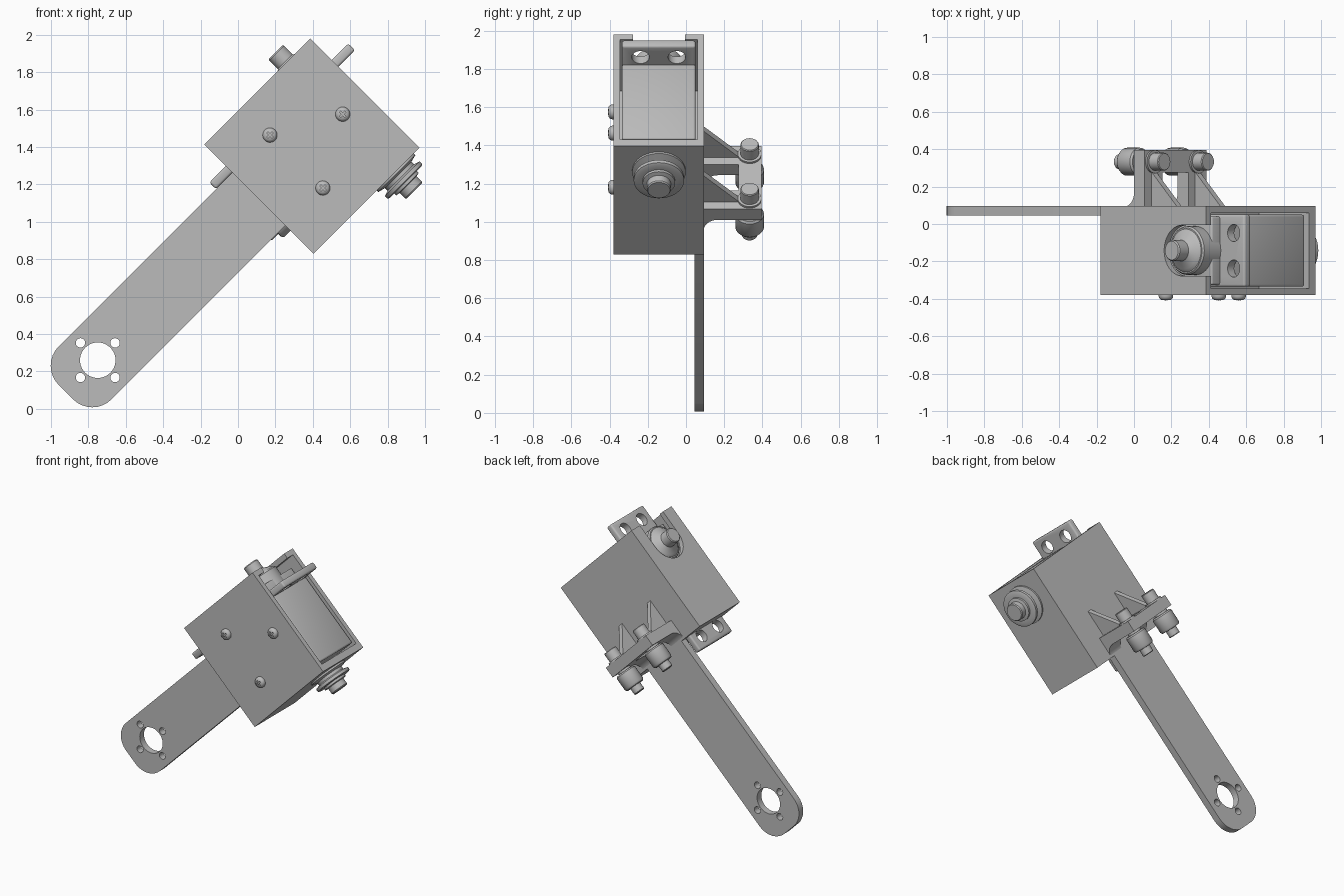
import bpy, bmesh, math
from mathutils import Matrix, Vector

cube = bpy.data.objects.get("Cube")
if cube:
    bpy.data.objects.remove(cube, do_unlink=True)

grey = bpy.data.materials.new("plain_grey")
grey.use_nodes = True
COL = (0.5, 0.5, 0.5, 1)
grey.diffuse_color = COL
grey.node_tree.nodes["Principled BSDF"].inputs["Base Color"].default_value = COL

# Tilted working frame: X runs along the arm, Y is depth, Z is across the arm
TILT = Matrix.Translation((0.395, 0, 1.405)) @ Matrix.Rotation(math.radians(-45), 4, 'Y')
AXES = {'X': Matrix.Rotation(math.pi / 2, 4, 'Y'),
        'Y': Matrix.Rotation(-math.pi / 2, 4, 'X'),
        'Z': Matrix.Identity(4)}


def finish(name, bm, smooth=True):
    bmesh.ops.recalc_face_normals(bm, faces=bm.faces)
    bm.transform(TILT)
    mesh = bpy.data.meshes.new(name)
    bm.to_mesh(mesh)
    bm.free()
    mesh.materials.append(grey)
    ob = bpy.data.objects.new(name, mesh)
    bpy.context.collection.objects.link(ob)
    if smooth:
        activate(ob)
        bpy.ops.object.shade_smooth_by_angle(angle=math.radians(35))
    return ob


def activate(ob):
    bpy.ops.object.select_all(action='DESELECT')
    ob.select_set(True)
    bpy.context.view_layer.objects.active = ob


def box(name, x, y, z, bevel=0):
    bm = bmesh.new()
    bmesh.ops.create_cube(bm, size=1)
    for v in bm.verts:
        v.co = [(a + b) / 2 + c * (b - a) for (a, b), c in zip((x, y, z), v.co)]
    if bevel:
        bmesh.ops.bevel(bm, geom=bm.edges[:], offset=bevel, segments=3,
                        profile=0.5, affect='EDGES')
    return finish(name, bm)


def lathe(name, axis, origin, profile, flip=1, sides=40):
    """Turn (radius, height) pairs about an axis, closing both ends."""
    bm = bmesh.new()
    rings = []
    for r, h in profile:
        rings.append([bm.verts.new((r * math.cos(t), r * math.sin(t), h * flip))
                      for t in (2 * math.pi * i / sides for i in range(sides))])
    for a, b in zip(rings, rings[1:]):
        for i in range(sides):
            j = (i + 1) % sides
            bm.faces.new((a[i], a[j], b[j], b[i]))
    bm.faces.new(rings[0])
    bm.faces.new(rings[-1])
    bm.transform(Matrix.Translation(origin) @ AXES[axis])
    return finish(name, bm)


def extrude(name, points, direction):
    bm = bmesh.new()
    face = bm.faces.new([bm.verts.new(p) for p in points])
    new = bmesh.ops.extrude_face_region(bm, geom=[face])
    bmesh.ops.translate(bm, vec=Vector(direction),
                        verts=[g for g in new['geom'] if isinstance(g, bmesh.types.BMVert)])
    return finish(name, bm)


def cut(ob, *cutters):
    for cutter in cutters:
        mod = ob.modifiers.new("cut", 'BOOLEAN')
        mod.operation = 'DIFFERENCE'
        mod.solver = 'EXACT'
        mod.object = cutter
        activate(ob)
        bpy.ops.object.modifier_apply(modifier=mod.name)
        bpy.data.objects.remove(cutter, do_unlink=True)
    activate(ob)
    bpy.ops.object.shade_smooth_by_angle(angle=math.radians(35))


def drill(axis, origin, r, half):
    return lathe("cutter", axis, origin, [(r, -half), (r, half)])


# Arm plate with rounded free end, bore and four bolt holes
END, HALF, RAD = -1.86, 0.2, 0.145
outline = [(-0.4, 0.045, HALF), (-0.4, 0.045, -HALF)]
for side, start in ((-1, 270), (1, 180)):
    for i in range(9):
        t = math.radians(start - i * 90 / 8)
        outline.append((END + RAD + RAD * math.cos(t), 0.045,
                        side * (HALF - RAD) + RAD * math.sin(t)))
arm = extrude("arm_plate", outline, (0, 0.05, 0))
BORE = -1.619
cut(arm, drill('Y', (BORE, 0.07, 0), 0.095, 0.1),
    *[drill('Y', (BORE + a, 0.07, b), 0.025, 0.1)
      for a, b in ((0.131, 0), (-0.131, 0), (0, 0.131), (0, -0.131))])

# Housing: open pocket on the far end, slot for the drive hub
HUB_X, HUB_Y = 0.218, -0.142
housing = box("housing", (-0.4, 0.4), (-0.38, 0.095), (-0.413, 0.413))
cut(housing,
    box("cutter", (0.02, 0.5), (-0.345, 0.06), (-0.365, 0.375)),
    drill('Z', (HUB_X, HUB_Y, 0.41), 0.136, 0.08),
    box("cutter", (HUB_X, 0.5), (HUB_Y - 0.136, HUB_Y + 0.136), (0.33, 0.5)))

# Motor body in the pocket and its mounting flange with four holes
box("motor_body", (0, 0.39), (-0.335, 0.05), (-0.345, 0.21), 0.012)
box("motor_top", (0, 0.34), (-0.325, 0.04), (0.2, 0.31), 0.01)
flange = box("motor_flange", (-0.525, 0.525), (-0.335, 0.05), (0.2, 0.25), 0.012)
cut(flange, *[drill('Z', (x, y, 0.225), 0.046, 0.1)
              for x in (-0.445, 0.445) for y in (-0.238, -0.048)])

# Drive hub in the slot, idler hub on the opposite wall
lathe("drive_hub", 'Z', (HUB_X, HUB_Y, 0),
      [(0.13, 0.25), (0.13, 0.375), (0.122, 0.385), (0.115, 0.385), (0.1, 0.4),
       (0.06, 0.415), (0.056, 0.42), (0.056, 0.485), (0.05, 0.492)])
lathe("idler_hub", 'Z', (HUB_X, HUB_Y, 0),
      [(0.14, 0.4), (0.14, 0.425), (0.1, 0.435), (0.1, 0.455), (0.132, 0.465),
       (0.132, 0.485), (0.12, 0.49), (0.085, 0.49), (0.085, 0.505),
       (0.063, 0.51), (0.063, 0.55), (0.058, 0.557)], flip=-1)

# Domed cross-head screws on the front
for i, (x, z) in enumerate(((-0.117, 0.2), (0.237, 0.004), (-0.117, -0.2))):
    screw = lathe(f"cover_screw_{i + 1}", 'Y', (x, -0.375, z),
                  [(0.039, 0), (0.039, 0.012), (0.035, 0.023), (0.026, 0.03), (0.01, 0.033)],
                  flip=-1, sides=24)
    cut(screw, *[box("cutter", (x - a, x + a), (-0.45, -0.395), (z - b, z + b))
                 for a, b in ((0.02, 0.005), (0.005, 0.02))])

# Rear bracket: two posts with a coved foot, gussets, a joining bar, pins and rollers
TOP, BOTTOM, BACK, REAR = -0.245, -0.325, 0.093, 0.395
COVE = 0.075
for side, label in ((1, "right"), (-1, "left")):
    c = side * 0.165
    z0 = c - 0.068
    profile = [(TOP, BACK), (TOP, REAR), (BOTTOM, REAR)]
    for i in range(9):
        t = math.radians(i * 90 / 8)
        profile.append((BOTTOM - COVE * (1 - math.cos(t)),
                        BACK + COVE * (1 - math.sin(t))))
    extrude(f"{label}_post", [(x, y, z0) for x, y in profile], (0, 0, 0.136))
    extrude(f"{label}_gusset",
            [(x, y, c - 0.018) for x, y in ((-0.05, BACK), (TOP, 0.28), (TOP, BACK))],
            (0, 0, 0.036))
    lathe(f"{label}_pin", 'X', (0, 0.333, c),
          [(0.062, TOP - 0.01), (0.062, TOP + 0.012), (0.048, TOP + 0.012),
           (0.048, -0.168), (0.044, -0.163)], sides=28)
    lathe(f"{label}_roller", 'X', (0, 0.333, c),
          [(0.05, -0.32), (0.05, -0.34), (0.066, -0.34), (0.075, -0.35), (0.075, -0.445),
           (0.066, -0.458), (0.04, -0.46), (0.04, -0.505), (0.036, -0.51)], sides=32)
box("bracket_bar", (BOTTOM, TOP), (0.275, REAR), (-0.1, 0.1))
